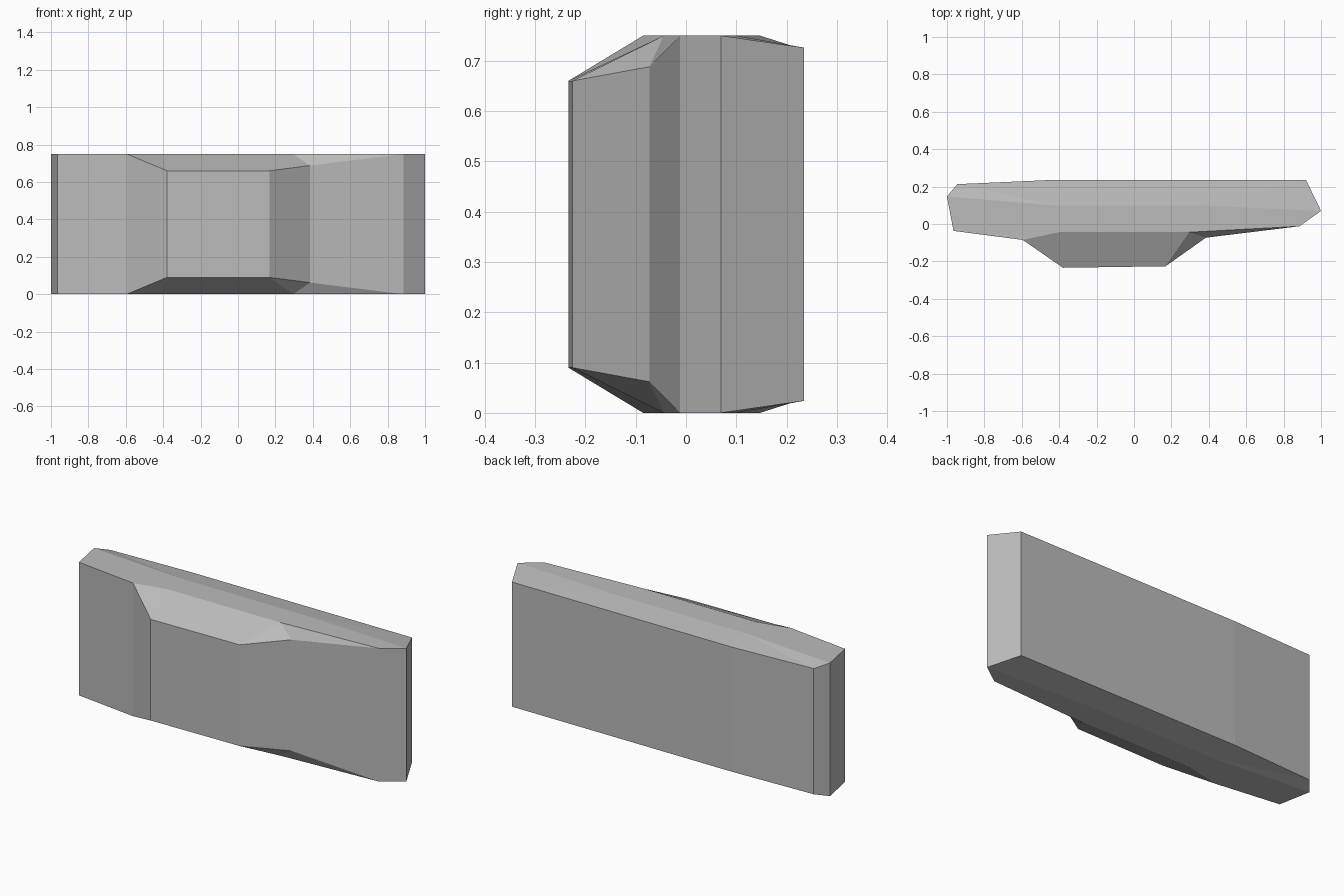
import bpy
import bmesh

HEIGHT = 0.75

cube = bpy.data.objects.get("Cube")
if cube:
    bpy.data.objects.remove(cube, do_unlink=True)

# Slab outline, anticlockwise from above: x, y, bevel depth at both ends
outline = [
    (-1.0, 0.147, 0), (-0.965, -0.037, 0), (-0.595, -0.085, 0),
    (-0.38, -0.234, 0.09), (0.168, -0.226, 0.09), (0.385, -0.073, 0.062),
    (0.885, -0.012, 0), (1.0, 0.07, 0), (0.92, 0.235, 0.024),
    (-0.45, 0.235, 0.024), (-0.945, 0.213, 0.021),
]
# Inner corners of the flat ends: two at the front bulge, two on the back ridge
inner = [(-0.4, -0.044, 0), (0.295, -0.044, 0), (0.35, 0.1, 0), (-0.42, 0.1, 0)]

bm = bmesh.new()


def make_ring(points, top):
    return [bm.verts.new((x, y, HEIGHT - d if top else d)) for x, y, d in points]


def make_end(top):
    """Flat end with chamfers sloping to the front bulge and the back."""
    rim = make_ring(outline, top)
    a, b, c, d = make_ring(inner, top)
    faces = [
        (*rim[:3], a, b, rim[6], rim[7], c, d),
        (rim[2], rim[3], a), (rim[3], rim[4], b, a),
        (rim[4], rim[5], b), (rim[5], rim[6], b),
        (rim[7], rim[8], c), (rim[8], rim[9], d, c),
        (rim[9], rim[10], d), (rim[10], rim[0], d),
    ]
    for face in faces:
        bm.faces.new(face if top else face[::-1])
    return rim


# Two mirrored ends joined by upright sides
upper = make_end(True)
lower = make_end(False)
count = len(outline)
for i in range(count):
    j = (i + 1) % count
    bm.faces.new((lower[i], lower[j], upper[j], upper[i]))
bmesh.ops.recalc_face_normals(bm, faces=bm.faces)

mesh = bpy.data.meshes.new("stone_slab")
bm.to_mesh(mesh)
bm.free()
slab = bpy.data.objects.new("stone_slab", mesh)
bpy.context.collection.objects.link(slab)

# Plain grey stone
grey = (0.5, 0.5, 0.5, 1)
stone = bpy.data.materials.new("stone grey")
stone.use_nodes = True
stone.diffuse_color = grey
for node in stone.node_tree.nodes:
    if node.type == "BSDF_PRINCIPLED":
        node.inputs["Base Color"].default_value = grey
mesh.materials.append(stone)
